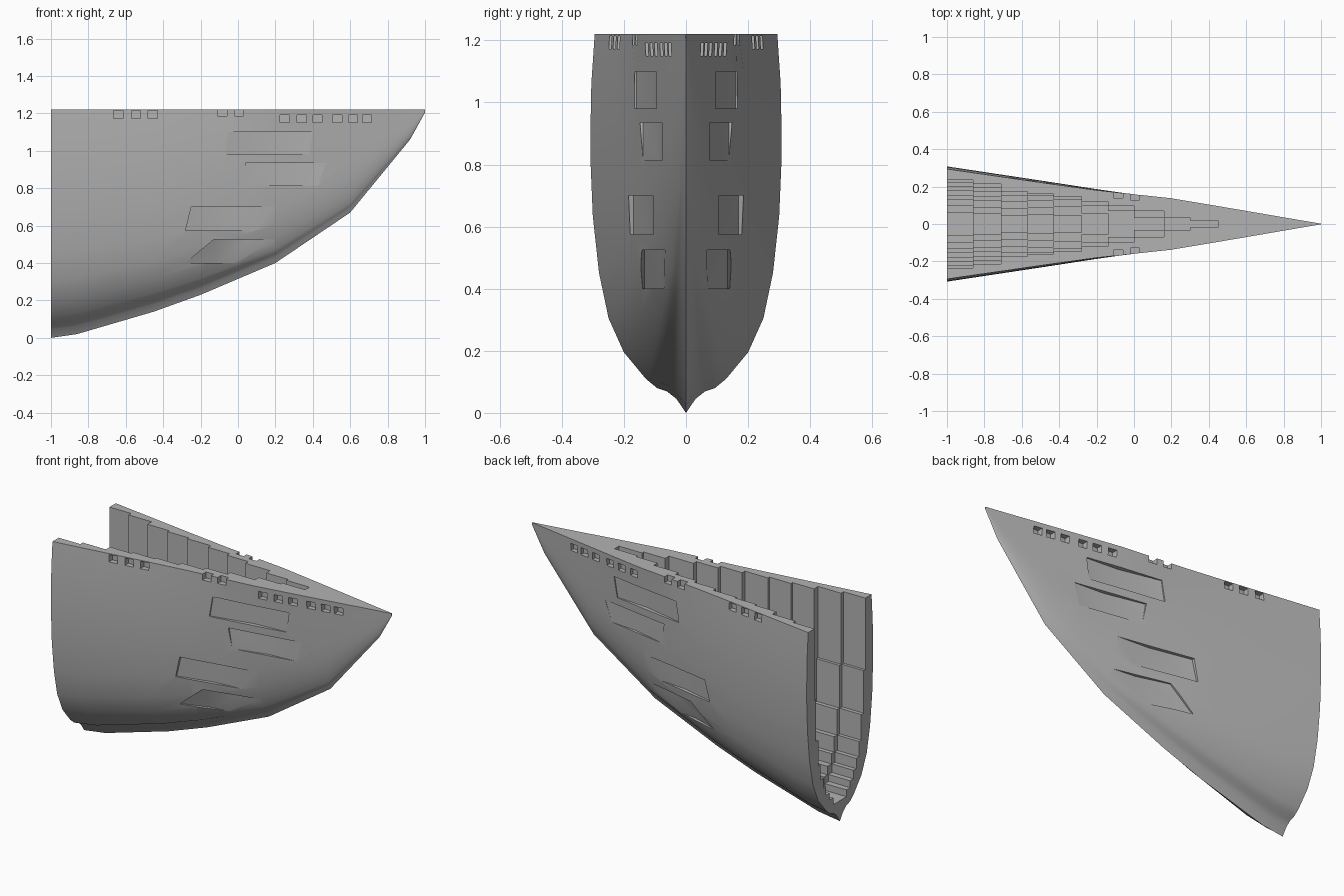
import bpy
import bmesh

if "Cube" in bpy.data.objects:
    bpy.data.objects.remove(bpy.data.objects["Cube"], do_unlink=True)

DECK = 1.22

# Hull lines: keel height and half breadth along x, section fullness by height
KEEL = [(-1, 0), (-.86, .02), (-.45, .14), (-.2, .23), (.2, .4), (.6, .67), (.92, 1.06), (1, 1.205)]
BEAM = [(-1, .308), (-.45, .225), (-.2, .188), (.2, .138), (.6, .07), (.92, .015), (1, .002)]
HEIGHTS = [0, .037, .057, .065, .09, .16, .25, .37, .52, .66, .74, .87, 1]
FULL = [0, .1, .2, .3, .42, .65, .81, .91, .975, .998, 1, .99, .955]
VEE = [0, .12, .19, .23, .32, .48, .63, .75, .82, .88, .91, .95, 1]
STATIONS = [-1, -.86, -.65, -.45, -.2, 0, .2, .4, .6, .76, .92, 1]


def lerp(table, x):
    """Piecewise linear lookup, clamped at both ends."""
    if x <= table[0][0]:
        return table[0][1]
    for (a, va), (b, vb) in zip(table, table[1:]):
        if x <= b:
            return va + (vb - va) * (x - a) / (b - a)
    return table[-1][1]


def half_width(x, z):
    """Half breadth of the hull at station x and height z."""
    keel = lerp(KEEL, x)
    t = (z - keel) / (DECK - keel)
    if t <= 0:
        return 0
    vee = min(1, max(0, (x + .25) / .5))
    full = lerp(list(zip(HEIGHTS, FULL)), t)
    sharp = lerp(list(zip(HEIGHTS, VEE)), t)
    return lerp(BEAM, x) * (full + (sharp - full) * vee)


def prism(bm, first, second):
    """Closed solid between two matching polygons."""
    a = [bm.verts.new(p) for p in first]
    b = [bm.verts.new(p) for p in second]
    n = len(a)
    bm.faces.new(a)
    bm.faces.new(b[::-1])
    for i in range(n):
        j = (i + 1) % n
        bm.faces.new((a[j], a[i], b[i], b[j]))


def finish(bm, name):
    bmesh.ops.recalc_face_normals(bm, faces=bm.faces)
    mesh = bpy.data.meshes.new(name)
    bm.to_mesh(mesh)
    bm.free()
    ob = bpy.data.objects.new(name, mesh)
    bpy.context.collection.objects.link(ob)
    return ob


def cut(target, cutter):
    cutter.hide_render = True
    mod = target.modifiers.new("cut", 'BOOLEAN')
    mod.operation = 'DIFFERENCE'
    mod.solver = 'EXACT'
    mod.object = cutter
    bpy.context.view_layer.objects.active = target
    bpy.ops.object.modifier_apply(modifier=mod.name)
    bpy.data.objects.remove(cutter, do_unlink=True)


# Solid bow: one ring per station, from left rim down to the keel and up again
bm = bmesh.new()
rings = []
for x in STATIONS:
    keel = lerp(KEEL, x)
    side = [(half_width(x, keel + t * (DECK - keel)), keel + t * (DECK - keel)) for t in HEIGHTS]
    ring = [(x, y, z) for y, z in side[::-1]] + [(x, -y, z) for y, z in side[1:]]
    rings.append([bm.verts.new(p) for p in ring])
for a, b in zip(rings, rings[1:]):
    for i in range(len(a)):
        j = (i + 1) % len(a)
        bm.faces.new((a[i], a[j], b[j], b[i]))
bm.faces.new(rings[0])
bm.faces.new(rings[-1][::-1])
hull = finish(bm, "bow_hull")

# Stepped hold: each bay is a staircase section, narrower and higher toward the bow
BAYS = [(-.86, .24), (-.71, .22), (-.57, .175), (-.43, .16), (-.28, .152),
        (-.14, .14), (0, .105), (.16, .09), (.3, .035), (.45, .02)]
LEVELS = [.09, .12, .16, .2, .25, .31, .4, .55, .8]
for i, (end, cap) in enumerate(BAYS):
    steps = []
    for z in LEVELS:
        w = min(cap, half_width(end, z) - .05)
        last = steps[-1][0] if steps else .015
        if w > last + .001:
            if steps:
                steps.append((last, z + i * .002))
            steps.append((w, z + i * .002))
    if not steps:
        continue
    steps.append((steps[-1][0], DECK + .1))
    section = steps + [(-y, z) for y, z in steps[::-1]]
    bm = bmesh.new()
    prism(bm, [(-1.1, y, z) for y, z in section], [(end, y, z) for y, z in section])
    cut(hull, finish(bm, "hold_cutter"))

# Side recesses: inner y, outer y, then (z, rear x, front x) for bottom and top
RECESSES = [
    (.09, .175, (.98, -.07, .38), (1.1, -.05, .4)),
    (.075, .155, (.815, .06, .43), (.935, .04, .47)),
    (.105, .185, (.575, -.28, .1), (.7, -.25, .21)),
    (.065, .15, (.4, -.28, .02), (.525, -.13, .22)),
]
bm = bmesh.new()
for side in (1, -1):
    for inner, outer, *ends in RECESSES:
        outlines = []
        for z, rear, front in ends:
            mid = rear + (front - rear) * .55
            plan = [(front, inner), (mid, (inner + outer) / 2 - .028), (rear, outer - .016),
                    (rear, .4), (front, .4)]
            outlines.append([(x, side * y, z) for x, y in plan])
        prism(bm, *outlines)

    # Small ports under the rim and open notches in the rim
    ROWS = [((-.64, -.545, -.455), 1.172, 1.214), ((-.085, .005), 1.185, 1.25),
            ((.25, .34, .425, .53, .615, .69), 1.15, 1.192)]
    for places, low, high in ROWS:
        for x in places:
            y = max(.012, half_width(x, 1.18) - .03)
            plan = [(x - .025, y), (x + .025, y), (x + .025, .4), (x - .025, .4)]
            prism(bm, [(a, side * b, low) for a, b in plan], [(a, side * b, high) for a, b in plan])
cut(hull, finish(bm, "recess_cutter"))

# Plain grey finish with crisp edges
grey = bpy.data.materials.new("hull grey")
grey.use_nodes = True
colour = (.45, .45, .45, 1)
grey.diffuse_color = colour
grey.node_tree.nodes["Principled BSDF"].inputs["Base Color"].default_value = colour
hull.data.materials.clear()
hull.data.materials.append(grey)
for p in hull.data.polygons:
    p.material_index = 0
bpy.ops.object.select_all(action='DESELECT')
hull.select_set(True)
bpy.context.view_layer.objects.active = hull
bpy.ops.object.shade_smooth_by_angle(angle=.5)
